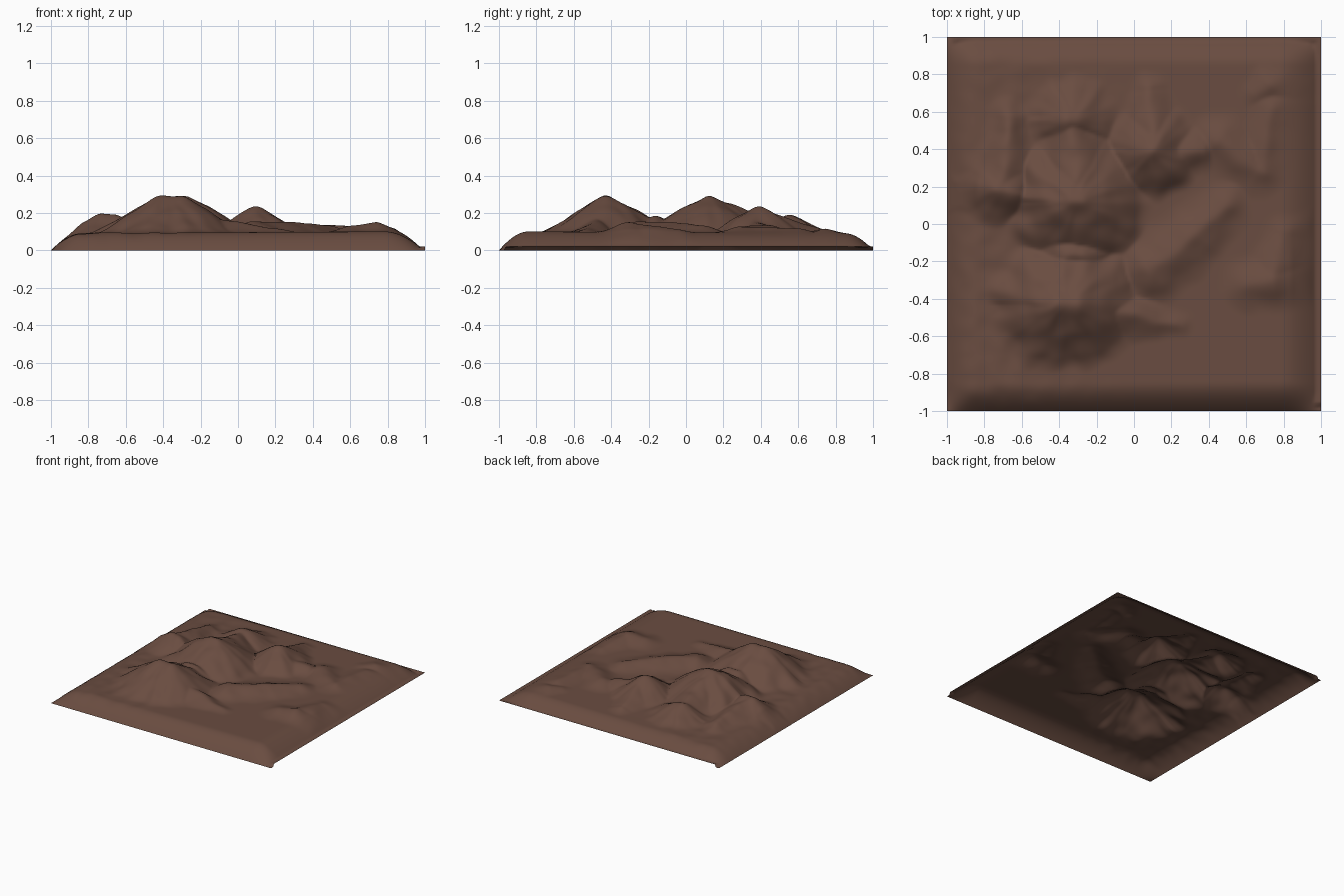
import bpy, bmesh, math
from mathutils import Vector, noise

if "Cube" in bpy.data.objects:
    bpy.data.objects.remove(bpy.data.objects["Cube"])

N = 150          # grid cells per side

# Mountains: x, y, height, half length of the summit along x, flank slope
PEAKS = [(-.36, -.42, .292, .05, .64), (-.31, .12, .294, .03, .63), (.1, .385, .24, .0, .7),
         (-.7, .19, .197, .02, .7), (-.33, .56, .186, .02, .55), (-.32, -.17, .185, .04, .6)]

# Spurs and low ridges: start x, y, z and end x, y, z
SPURS = [(-.15, -.47, .18, .25, -.54, .11), (-.35, -.44, .26, -.42, -.68, .13),
         (-.68, -.45, .12, -.4, -.44, .26), (-.3, .13, .28, -.33, .56, .16),
         (.1, .39, .225, .08, .72, .12), (.13, .38, .18, .36, .39, .14),
         (-.7, .22, .19, -.67, .56, .13)]
LOW = [(.1, -.25, .158, .33, -.06, .152), (.33, -.06, .152, .48, .09, .135),
       (.46, .44, .14, .66, .28, .13), (.68, .28, .13, .73, .6, .12),
       (.62, -.33, .138, .74, -.3, .152), (.74, -.3, .15, .8, -.05, .115),
       (.66, .69, .105, .73, .74, .12)]


def clamp(t):
    return max(0, min(1, t))


def rise(d, width):
    # rounded climb from the border to the plateau, as a 0 to 1 factor
    return 1 - (1 - clamp(d / width)) ** 1.9


def ridge(x, y, seg, slope):
    ax, ay, az, bx, by, bz = seg
    dx, dy = bx - ax, by - ay
    t = clamp(((x - ax) * dx + (y - ay) * dy) / (dx * dx + dy * dy + 1e-9))
    d = math.hypot(x - ax - t * dx, y - ay - t * dy)
    return az + (bz - az) * t - slope * (math.sqrt(d * d + .0012) - .03)


def peak(x, y, px, py, pz, half, slope):
    # cone with gullies that deepen away from the summit
    slope += .06 * noise.noise(Vector((math.atan2(y - py, x - px) * 3.0, px * 9, py * 9)))
    return ridge(x, y, (px - half, py, pz, px + half, py, pz), slope)


def smooth_max(a, b, k):
    h = max(k - abs(a - b), 0) / k
    return max(a, b) + h * h * k * .25


def height(x, y):
    # jitter the position so crests and gullies look eroded
    p = Vector((x * 7, y * 7, 3))
    jx = x + .018 * noise.noise(p)
    jy = y + .018 * noise.noise(p + Vector((9, 4, 2)))
    rough = noise.noise(Vector((x * 10, y * 10, 7))) * .008
    # skirt: product of both directions softens the corners, east side is wider
    border = rise(1 - abs(x), .22 if x > 0 else .17) * rise(1 - abs(y), .15)
    z = border * (.092 + .006 * (x - y))
    m = max([peak(jx, jy, *k) for k in PEAKS]
            + [ridge(jx, jy, s, .64) for s in SPURS]
            + [ridge(jx, jy, s, .46) for s in LOW])
    # the western lowland is bumpier
    m += rough * (.5 + clamp(.5 - x))
    z += border * rough * clamp(-x * 1.5) * .8
    # mountains fade out towards the border
    z = smooth_max(z, min(m, z + .3 * border * border), .025 * border + .0001)
    fade = clamp((1 - max(abs(x), abs(y)) - .04) / .12)
    z = fade * z + (1 - fade) * min(z, border * .095)
    # the right and back borders end a little higher
    if y > -.97 and x > -.97:
        z = max(z, .022 * clamp((max(x, y) - .95) / .03))
    return max(z, 0)


# Terrain sheet, open underneath
bm = bmesh.new()
bmesh.ops.create_grid(bm, x_segments=N, y_segments=N, size=1)
for v in bm.verts:
    v.co.z = height(v.co.x, v.co.y)
for f in bm.faces:
    f.smooth = True
mesh = bpy.data.meshes.new("terrain")
bm.to_mesh(mesh)
bm.free()
terrain = bpy.data.objects.new("terrain", mesh)
bpy.context.collection.objects.link(terrain)

# Earth colour
earth = bpy.data.materials.new("brown earth")
earth.diffuse_color = (.143, .073, .052, 1)
earth.use_nodes = True
earth.node_tree.nodes["Principled BSDF"].inputs["Base Color"].default_value = earth.diffuse_color
mesh.materials.append(earth)
